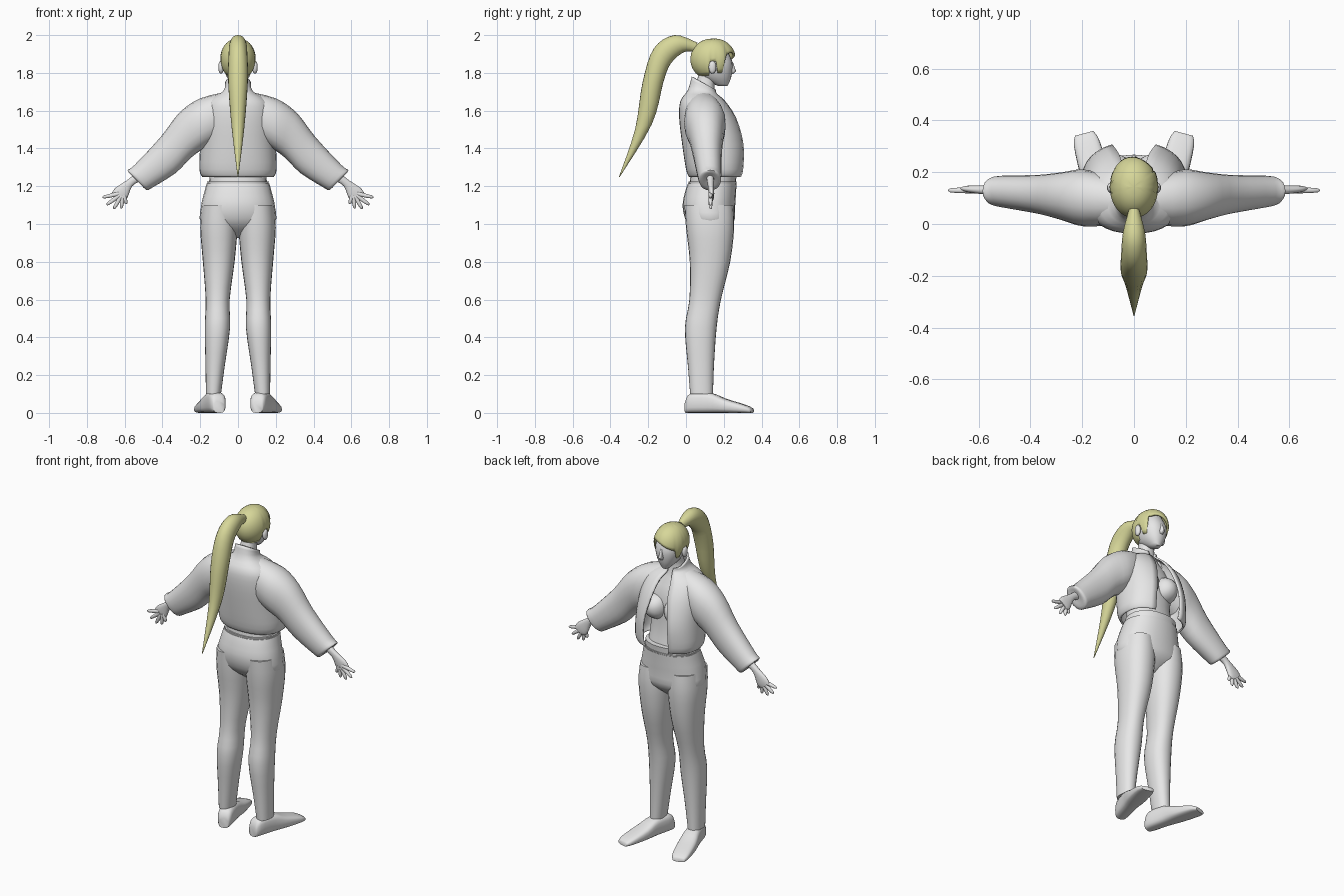
import bpy, bmesh, math
from mathutils import Vector

cube = bpy.data.objects.get("Cube")
if cube:
    bpy.data.objects.remove(cube)


def material(name, red, green, blue):
    mat = bpy.data.materials.new(name)
    mat.use_nodes = True
    mat.diffuse_color = (red, green, blue, 1)
    mat.node_tree.nodes["Principled BSDF"].inputs["Base Color"].default_value = mat.diffuse_color
    return mat


GREY = material("light_grey", 0.8, 0.8, 0.8)
BLOND = material("straw_blond", 0.68, 0.68, 0.32)


def flow(rows, steps=3):
    """Smoothly interpolate extra rows between the key rows."""
    keys = [Vector(row) for row in rows]
    result = []
    for i, (start, end) in enumerate(zip(keys, keys[1:])):
        before = keys[max(i - 1, 0)]
        after = keys[min(i + 2, len(keys) - 1)]
        for step in range(steps):
            t = step / steps
            leave, arrive = (end - before) / 2, (after - start) / 2
            bend = (end - start) * 3 - leave * 2 - arrive
            ease = leave + arrive - (end - start) * 2
            result.append(start + leave * t + bend * t**2 + ease * t**3)
    return result + [keys[-1]]


def power(value, exponent):
    return math.copysign(abs(value) ** exponent, value)


def ring(centre, u, v, count=20, square=0.9):
    """Rounded cross-section with half axes u and v."""
    turns = [math.tau * i / count for i in range(count)]
    return [Vector(centre) + Vector(u) * power(math.cos(a), square) + Vector(v) * power(math.sin(a), square)
            for a in turns]


def level(z, inner, outer, back, front):
    """Horizontal cross-section from its extents."""
    centre = ((inner + outer) / 2, (back + front) / 2, z)
    return ring(centre, ((outer - inner) / 2, 0, 0), (0, (front - back) / 2, 0), 24)


def loft(name, strips, mat=GREY, closed=True, caps=True, mirror=False, thickness=0, angle=60):
    """Skin one or more lists of equal rings into one object."""
    bm = bmesh.new()
    for rings in strips:
        rows = [[bm.verts.new(point) for point in points] for points in rings]
        count = len(rows[0])
        for low, high in zip(rows, rows[1:]):
            for i in range(count if closed else count - 1):
                j = (i + 1) % count
                bm.faces.new((low[i], low[j], high[j], high[i]))
        if caps:
            bm.faces.new(rows[0])
            bm.faces.new(rows[-1])
    bmesh.ops.remove_doubles(bm, verts=bm.verts, dist=0.0001)
    bmesh.ops.recalc_face_normals(bm, faces=bm.faces)
    mesh = bpy.data.meshes.new(name)
    bm.to_mesh(mesh)
    bm.free()
    mesh.materials.append(mat)
    part = bpy.data.objects.new(name, mesh)
    bpy.context.collection.objects.link(part)
    bpy.ops.object.select_all(action="DESELECT")
    part.select_set(True)
    bpy.context.view_layer.objects.active = part
    bpy.ops.object.shade_smooth_by_angle(angle=math.radians(angle))
    if mirror:
        part.modifiers.new("Mirror", "MIRROR")
    if thickness:
        part.modifiers.new("Solidify", "SOLIDIFY").thickness = thickness


def trunk(name, rows, steps=3):
    """Central part from rows of height, half width, back and front."""
    loft(name, [[level(z, -half, half, back, front) for z, half, back, front in flow(rows, steps)]])


def ball(x, y, z, width, depth, height):
    """Rings of an ellipsoid stacked along y."""
    turns = [math.pi * i / 12 for i in range(13)]
    return [ring((x, y - depth * math.cos(a), z), (width * math.sin(a), 0, 0), (0, 0, height * math.sin(a)))
            for a in turns]


# Head, nose and ears
trunk("head", [(1.73, .02, .17, .22), (1.78, .06, .08, .24), (1.86, .08, .04, .245), (1.95, .05, .08, .2)])
trunk("nose", [(1.795, .01, .22, .25), (1.81, .015, .22, .265), (1.86, .006, .22, .247)], 1)
loft("ears", [ball(.09, .14, 1.83, .014, .02, .034)], mirror=True)


# Hair cap whose lower edge follows a fringe, a sideburn and the nape
def hairline(azimuth):
    front = math.cos(azimuth)
    if front > .55:
        return 1.84 + .06 * front + .02 * math.sin(azimuth * 2)
    if front > .2:
        return 1.80
    if front > -.2:
        return 1.86
    return 1.79 + .01 * front


CROWN = Vector((0, .143, 1.872))
cap = []
for k in range(11):
    row = []
    for i in range(48):
        azimuth = math.tau * i / 48
        lowest = math.asin((hairline(azimuth) - CROWN.z) / .11)
        rise = math.pi / 2 + (lowest - math.pi / 2) * k / 10
        reach = max(math.cos(rise), 0) ** .9
        row.append(CROWN + Vector((.094 * reach * math.sin(azimuth), .12 * reach * math.cos(azimuth),
                                   .11 * math.sin(rise))))
    cap.append(row)
loft("hair_cap", [cap], BLOND, caps=False, thickness=.012)

# Ponytail: outer edge, inner edge and half width
tail = []
for y_out, z_out, y_in, z_in, half in flow([
        (.06, 1.96, .05, 1.91, .02), (-.06, 2, -.01, 1.91, .043), (-.17, 1.93, -.08, 1.85, .05),
        (-.23, 1.75, -.12, 1.75, .052), (-.27, 1.5, -.18, 1.53, .034), (-.355, 1.25, -.35, 1.25, .002)], 4):
    outer, inner = Vector((0, y_out, z_out)), Vector((0, y_in, z_in))
    tail.append(ring((outer + inner) / 2, (outer - inner) / 2, (half, 0, 0), square=1))
loft("ponytail", [tail], BLOND)

# Torso, neck and bust under the jacket
trunk("torso", [(1.2, .15, .03, .25), (1.35, .135, .03, .22), (1.55, .15, 0, .21),
                (1.7, .055, .04, .15), (1.8, .045, .07, .17)])
loft("bust", [ball(.068, .18, 1.47, .072, .088, .078)], mirror=True)

# Open jacket: each row runs from the front opening round to the spine
jacket = []
SIDE_STEPS = 16
for z, half, back, front, gap, drop in flow([
        (1.25, .19, .015, .3, .07, 0), (1.29, .205, 0, .312, .075, 0), (1.42, .2, -.02, .314, .07, 0),
        (1.56, .19, -.036, .27, .045, 0), (1.65, .16, -.03, .21, .03, 0),
        (1.71, .08, .01, .165, .015, .02), (1.78, .068, .03, .16, .018, .07)]):
    start = math.asin(gap / half)
    row = []
    for i in range(SIDE_STEPS + 1):
        turn = start + (math.pi - start) * i / SIDE_STEPS
        forward = power(math.cos(turn), .85)
        x = max(gap, half * math.sin(turn) ** .85) if turn < math.pi / 2 else half * power(math.sin(turn), .85)
        y = (back + front + (front - back) * forward) / 2
        row.append((x, y, z - drop * (1 + forward) / 2))
    jacket.append(row)
loft("jacket", [jacket], closed=False, caps=False, mirror=True, thickness=.01)


def limb(rows, steps=3):
    """Arm rings from rows of upper edge, lower edge and half depth."""
    rings = []
    for x_top, z_top, x_low, z_low, depth in flow(rows, steps):
        top, low = Vector((x_top, 0, z_top)), Vector((x_low, 0, z_low))
        centre = (top + low) / 2
        centre.y = .085 + .08 * centre.x
        rings.append(ring(centre, (top - low) / 2, (0, depth, 0)))
    return rings


# Puffed sleeves with turned-in cuffs
loft("sleeves", [limb([
    (.06, 1.7, .06, 1.47, .09), (.2, 1.665, .18, 1.4, .11), (.31, 1.59, .25, 1.35, .092),
    (.41, 1.46, .33, 1.27, .075), (.55, 1.31, .45, 1.195, .062), (.585, 1.285, .485, 1.18, .052),
    (.56, 1.26, .52, 1.22, .02)])], mirror=True)

# Hands: a flat palm and five tapered fingers fanned from its middle
palm = limb([(.54, 1.27, .51, 1.23, .02), (.59, 1.23, .56, 1.2, .017), (.65, 1.19, .59, 1.13, .015),
             (.67, 1.16, .62, 1.12, .01)])
fingers = []
knuckle = Vector((.61, .13, 1.165))
for k in range(5):
    fan = -.22 - .42 * k
    along = Vector((math.cos(fan), 0, math.sin(fan)))
    across = Vector((-along.z, 0, along.x))
    length = .11 - .003 * k * k
    fingers.append([ring(knuckle + along * length * t, across * radius, (0, radius, 0))
                    for t, radius in ((.2, .012), (.7, .01), (.92, .008), (1, .003))])
loft("hands", [palm] + fingers, mirror=True)

# Waistband and trousers
trunk("belt", [(1.195, .16, .015, .262), (1.225, .163, .012, .268)], 1)
trunk("waistband", [(1.2, .155, .018, .262), (1.26, .15, .024, .268)], 1)
trunk("trouser_hips", [(1.215, .166, .01, .268), (1.17, .178, -.005, .265), (1.09, .196, -.018, .26),
                       (1, .19, .01, .25), (.925, .04, .1, .17)])
loft("trouser_legs", [[level(*row) for row in flow([
    (1.1, .01, .19, -.008, .25), (.98, .003, .2, 0, .255), (.8, .018, .186, .02, .234),
    (.6, .044, .171, .018, .185), (.45, .042, .176, -.006, .162), (.25, .07, .172, .01, .148),
    (.1, .09, .17, .022, .143)])]], mirror=True)

# Shoes turned outward, flat on the ground
heel, toe = Vector((.1, 0, 0)), Vector((.193, .35, 0))
sideways = (toe - heel).normalized().cross(Vector((0, 0, 1)))
shoe = []
for t, half, height in flow([(0, .03, .06), (.08, .043, .105), (.36, .047, .108), (.6, .055, .075),
                             (.9, .05, .042), (1, .036, .024)]):
    shoe.append(ring(heel.lerp(toe, t) + Vector((0, 0, height / 2)), sideways * half, (0, 0, height / 2),
                     square=.65))
loft("shoes", [shoe], mirror=True)
